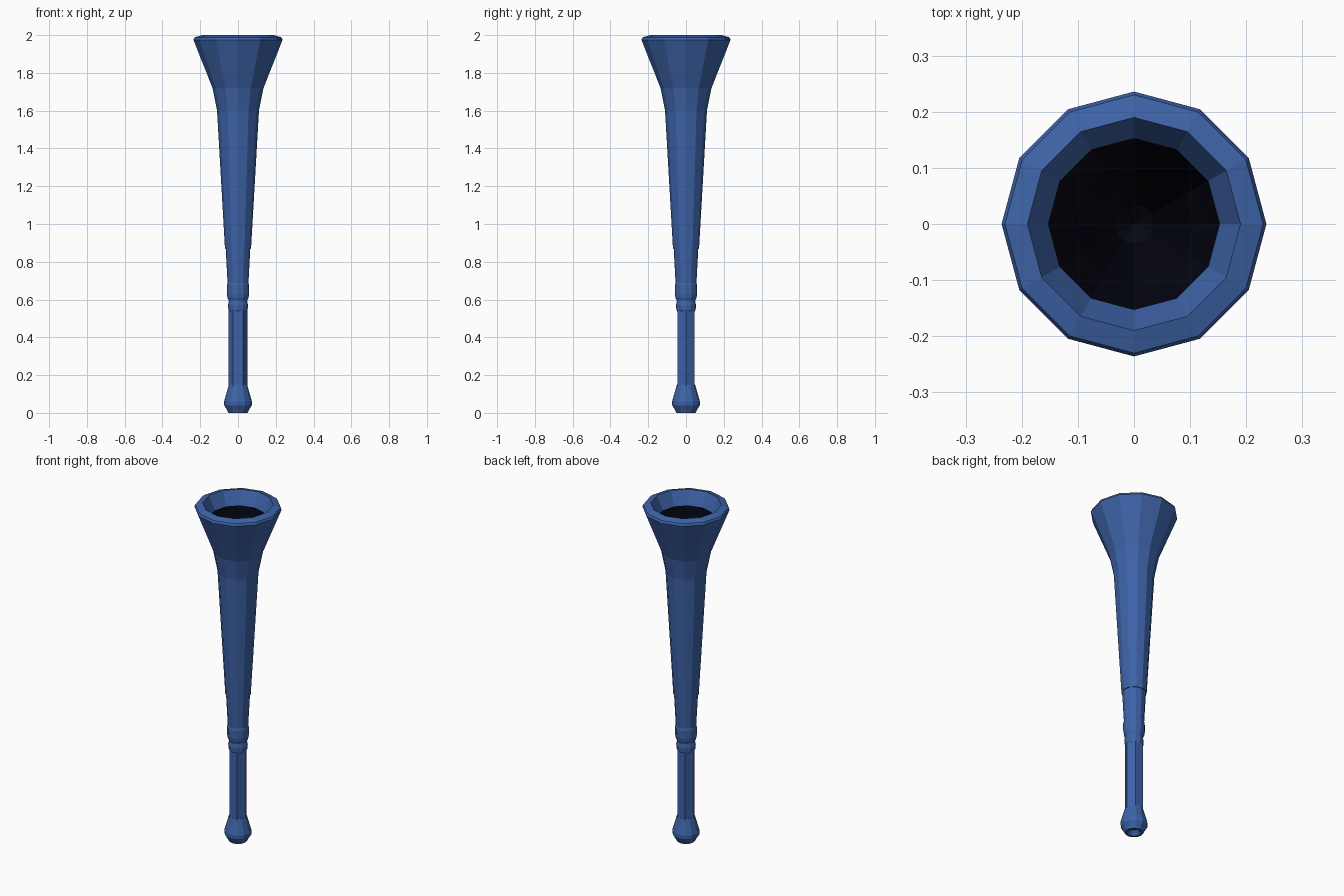
import bpy, bmesh, math

if "Cube" in bpy.data.objects:
    bpy.data.objects.remove(bpy.data.objects["Cube"])


def material(name, rgb):
    m = bpy.data.materials.new(name)
    m.diffuse_color = (*rgb, 1.0)
    m.use_nodes = True
    m.node_tree.nodes["Principled BSDF"].inputs["Base Color"].default_value = m.diffuse_color
    return m


BLUE = material("blue plastic", (0.047, 0.125, 0.39))
DARK = material("dark hollow", (0.002, 0.002, 0.007))


def lathe(name, profile, mat, sides=12):
    """Spin (radius, z) points round the z axis; a radius of 0 closes to a point."""
    bm = bmesh.new()
    rings = []
    for r, z in profile:
        n = sides if r > 0 else 1
        rings.append([bm.verts.new((r * math.cos(2 * math.pi * i / sides),
                                    r * math.sin(2 * math.pi * i / sides), z))
                      for i in range(n)])
    for a, b in zip(rings, rings[1:]):
        for i in range(sides):
            j = (i + 1) % sides
            if len(b) == 1:
                bm.faces.new((a[i], a[j], b[0]))
            elif len(a) == 1:
                bm.faces.new((a[0], b[j], b[i]))
            else:
                bm.faces.new((a[i], a[j], b[j], b[i]))
    mesh = bpy.data.meshes.new(name)
    bm.to_mesh(mesh)
    bm.free()
    mesh.materials.append(mat)
    obj = bpy.data.objects.new(name, mesh)
    bpy.context.collection.objects.link(obj)
    return obj


# Flared bell with its rim and inner lip
lathe("bell", [(0.069, 0.87), (0.111, 1.60), (0.135, 1.72), (0.236, 1.975),
               (0.230, 1.988), (0.190, 2.0), (0.153, 1.92)], BLUE)

# Stepped neck and two collars
lathe("neck", [(0.055, 0.68), (0.065, 0.87), (0.069, 0.87)], BLUE)
lathe("large_collar", [(0.050, 0.595), (0.056, 0.61), (0.059, 0.63),
                       (0.059, 0.675), (0.055, 0.69), (0.050, 0.69)], BLUE)
lathe("small_collar", [(0.042, 0.53), (0.051, 0.545), (0.053, 0.57),
                       (0.048, 0.595), (0.050, 0.60)], BLUE)

# Six-sided blowing tube
lathe("tube", [(0.051, 0.13), (0.051, 0.55)], BLUE, 6)

# Rounded mouthpiece with a shallow cup underneath
lathe("mouthpiece", [(0.018, 0.025), (0.038, 0.0), (0.050, 0.0), (0.056, 0.012),
                     (0.073, 0.04), (0.074, 0.06), (0.054, 0.13),
                     (0.048, 0.15), (0.040, 0.15)], BLUE)
lathe("mouth_hole", [(0.0, 0.06), (0.018, 0.025)], DARK)

# Dark hollow inside the horn
lathe("bore", [(0.0, 0.10), (0.036, 0.14), (0.036, 0.55), (0.048, 0.68),
               (0.062, 0.87), (0.104, 1.60), (0.127, 1.72), (0.153, 1.92)], DARK)
